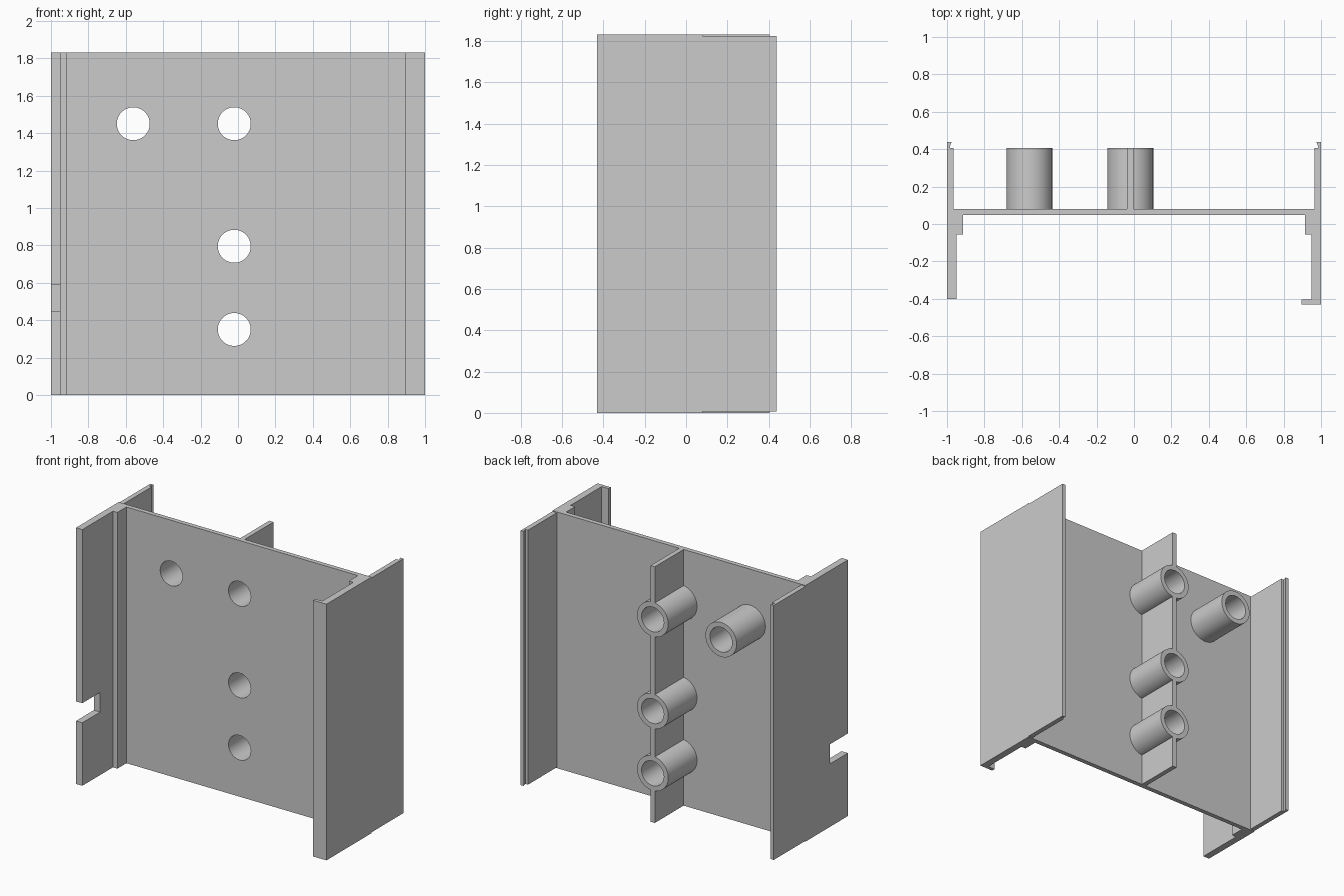
import bpy, bmesh, math
from mathutils import Matrix

if "Cube" in bpy.data.objects:
    bpy.data.objects.remove(bpy.data.objects["Cube"])

H = 1.83
BACK, FRONT, END = 0.08, 0.047, 0.405   # plate faces and rear end of the bosses
R_OUT, R_IN = 0.123, 0.088

grey = bpy.data.materials.new("plain grey")
grey.use_nodes = True
grey.diffuse_color = (0.6, 0.6, 0.6, 1)
grey.node_tree.nodes["Principled BSDF"].inputs["Base Color"].default_value = (0.6, 0.6, 0.6, 1)


def finish(name, bm):
    bmesh.ops.recalc_face_normals(bm, faces=bm.faces)
    mesh = bpy.data.meshes.new(name)
    bm.to_mesh(mesh)
    bm.free()
    mesh.materials.append(grey)
    ob = bpy.data.objects.new(name, mesh)
    bpy.context.collection.objects.link(ob)
    return ob


def prism(name, profile, z0=0.0, z1=H):
    """Extrude an x/y outline upwards."""
    bm = bmesh.new()
    face = bm.faces.new([bm.verts.new((x, y, z0)) for x, y in profile])
    top = bmesh.ops.extrude_face_region(bm, geom=[face])["geom"]
    bmesh.ops.translate(bm, vec=(0, 0, z1 - z0),
                        verts=[v for v in top if isinstance(v, bmesh.types.BMVert)])
    return finish(name, bm)


def box(name, x0, x1, y0, y1, z0=0.0, z1=H):
    return prism(name, [(x0, y0), (x1, y0), (x1, y1), (x0, y1)], z0, z1)


def rod(name, x, z, r, y0, y1):
    bm = bmesh.new()
    place = Matrix.Translation((x, (y0 + y1) / 2, z)) @ Matrix.Rotation(math.pi / 2, 4, "X")
    bmesh.ops.create_cone(bm, cap_ends=True, segments=64, radius1=r, radius2=r,
                          depth=y1 - y0, matrix=place)
    return finish(name, bm)


def cut(target, cutter):
    """Subtract the cutter for good, then discard it."""
    mod = target.modifiers.new("cut", "BOOLEAN")
    mod.operation, mod.solver, mod.object = "DIFFERENCE", "EXACT", cutter
    graph = bpy.context.evaluated_depsgraph_get()
    mesh = bpy.data.meshes.new_from_object(target.evaluated_get(graph))
    target.modifiers.clear()
    target.data = mesh
    bpy.data.objects.remove(cutter)


# Back plate and central rib
plate = box("back_plate", -0.92, 0.92, FRONT, BACK)
rib = box("centre_rib", -0.037, -0.003, BACK, END)

# Hollow bosses, with their holes running through the plate
places = {"side_boss": (-0.56, 1.45), "upper_boss": (-0.02, 1.45),
          "middle_boss": (-0.02, 0.795), "lower_boss": (-0.02, 0.35)}
smooth = [plate]
for name, (x, z) in places.items():
    boss = rod(name, x, z, R_OUT, BACK, END)
    cut(boss, rod("cutter", x, z, R_IN, -0.1, 0.6))
    cut(plate, rod("cutter", x, z, R_IN, -0.1, 0.6))
    if name != "side_boss":
        cut(rib, rod("cutter", x, z, R_OUT - 0.004, -0.1, 0.6))
    smooth.append(boss)

# Front halves of the side walls: thick at the plate, thinner forward
right_front = prism("right_front_wall", [
    (-1, BACK), (-1, -0.4), (-0.95, -0.4), (-0.95, -0.055),
    (-0.915, -0.055), (-0.915, BACK)])
left_front = prism("left_front_wall", [
    (1, BACK), (1, -0.43), (0.895, -0.43), (0.895, -0.405), (0.95, -0.405),
    (0.95, -0.055), (0.915, -0.055), (0.915, BACK)])

# Notch in the front edge of the right wall
cut(right_front, box("cutter", -1.1, -0.93, -0.5, -0.2, 0.45, 0.59))

# Rear halves of the side walls, ending in a small hooked lip
for side, name in ((-1, "right_rear_wall"), (1, "left_rear_wall")):
    outline = [(1, BACK), (1, 0.438), (0.975, 0.438), (0.985, 0.415),
               (0.985, END), (0.965, END), (0.965, BACK)]
    prism(name, [(side * x, y) for x, y in outline], 0.006, H - 0.006)

# Round the bores and bosses, keeping rims sharp
bpy.ops.object.select_all(action="DESELECT")
for ob in smooth:
    ob.select_set(True)
bpy.context.view_layer.objects.active = plate
bpy.ops.object.shade_smooth_by_angle(angle=math.radians(30))
